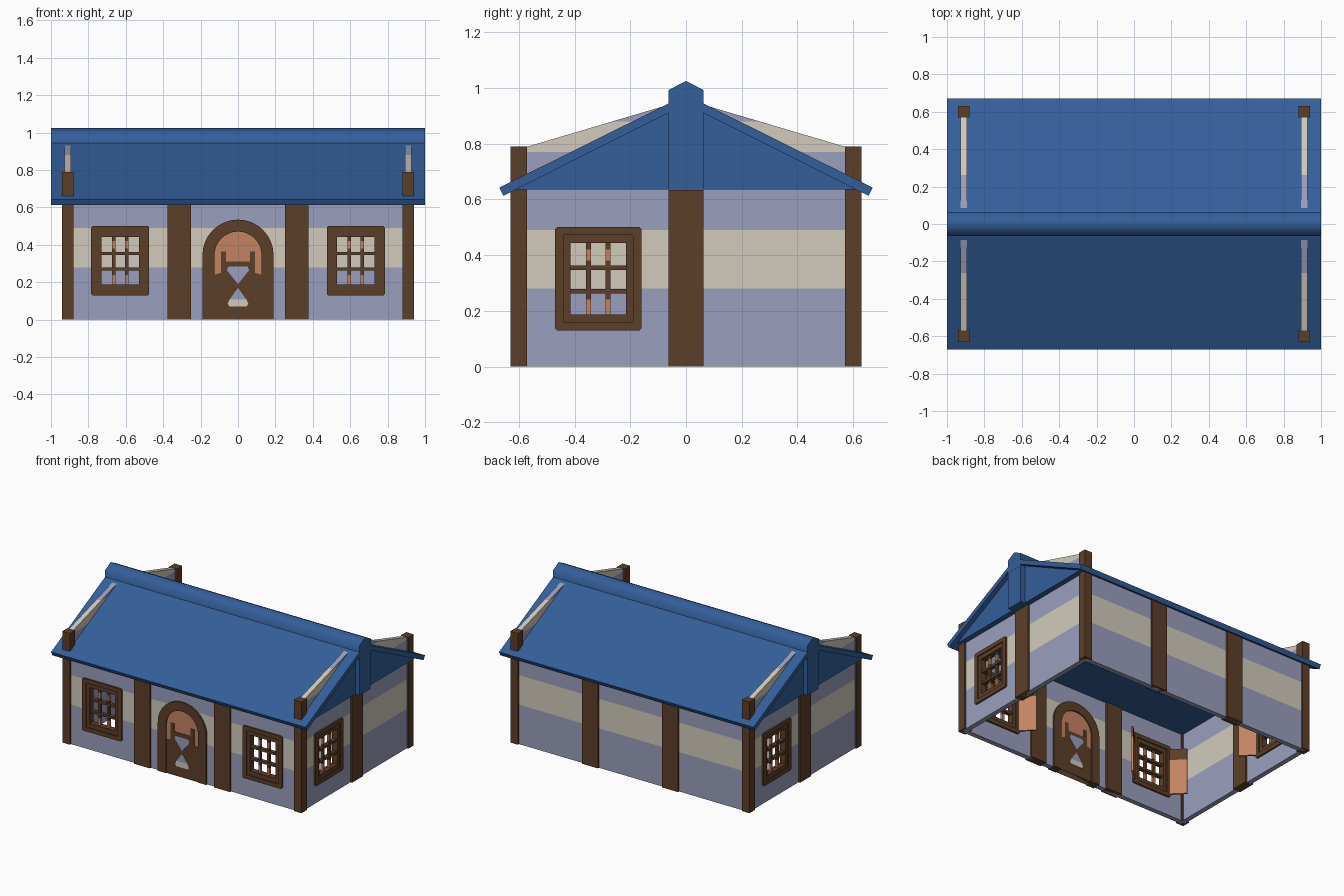
import bpy, bmesh, math
from mathutils import Matrix, Vector

if "Cube" in bpy.data.objects:
    bpy.data.objects.remove(bpy.data.objects["Cube"])


def material(name, rgb):
    m = bpy.data.materials.new(name)
    lin = [((c / 255 + 0.055) / 1.055) ** 2.4 for c in rgb]
    m.diffuse_color = (*lin, 1)
    m.use_nodes = True
    m.node_tree.nodes["Principled BSDF"].inputs["Base Color"].default_value = m.diffuse_color
    return m


BLUE = material("roof blue", (51, 94, 154))
BROWN = material("timber brown", (92, 63, 41))
LILAC = material("plaster lilac", (154, 159, 188))
BEIGE = material("plaster beige", (210, 203, 188))
ORANGE = material("warm orange", (196, 131, 98))


def finish(name, bm, mats, matrix=None):
    bmesh.ops.recalc_face_normals(bm, faces=bm.faces)
    me = bpy.data.meshes.new(name)
    bm.to_mesh(me)
    bm.free()
    for m in mats:
        me.materials.append(m)
    ob = bpy.data.objects.new(name, me)
    bpy.context.collection.objects.link(ob)
    if matrix:
        ob.matrix_world = matrix
    return ob


def prism(name, pts, axis, a, b, mat, matrix=None):
    """Extrude a 2D outline (across, up) along x or y from a to b."""
    bm = bmesh.new()
    co = (lambda d, p: (d, p[0], p[1])) if axis == 'x' else (lambda d, p: (p[0], d, p[1]))
    f = bm.faces.new([bm.verts.new(co(a, p)) for p in pts])
    ext = bmesh.ops.extrude_face_region(bm, geom=[f])
    shift = Vector(co(b, (0, 0))) - Vector(co(a, (0, 0)))
    bmesh.ops.translate(bm, vec=shift, verts=[v for v in ext['geom'] if isinstance(v, bmesh.types.BMVert)])
    if len(bm.faces) == len(pts) + 1:  # keep the starting cap
        bm.faces.new([v for v in list(bm.verts)[:len(pts)]])
    return finish(name, bm, [mat], matrix)


def rect(u0, u1, z0, z1):
    return [(u0, z0), (u1, z0), (u1, z1), (u0, z1)]


def box(name, x, y, z, mat, matrix=None):
    return prism(name, rect(*x, *z), 'y', *y, mat, matrix)


def ring(name, outer, inner, y0, y1, mat, closed=True, matrix=None):
    """Frame between two matching outlines, extruded along y."""
    bm = bmesh.new()
    loops = [[bm.verts.new((p[0], y, p[1])) for p in pts]
             for pts, y in ((outer, y0), (inner, y0), (inner, y1), (outer, y1))]
    n = len(outer)
    for i in range(n if closed else n - 1):
        j = (i + 1) % n
        for k in range(4):
            A, B = loops[k], loops[(k + 1) % 4]
            bm.faces.new((A[i], A[j], B[j], B[i]))
    if not closed:
        for i in (0, n - 1):
            bm.faces.new([L[i] for L in loops])
    return finish(name, bm, [mat], matrix)


def wall(name, outline, holes, matrix):
    """Thin banded wall with window openings; bands follow height."""
    bm = bmesh.new()
    bm.faces.new([bm.verts.new((u, 0, z)) for u, z in outline])
    cuts = [((0, 0, z), (0, 0, 1)) for z in (0.28, 0.49, 0.77, 0.88)]
    for u0, u1, z0, z1 in holes:
        cuts += [((u, 0, 0), (1, 0, 0)) for u in (u0, u1)]
        cuts += [((0, 0, z), (0, 0, 1)) for z in (z0, z1)]
    for co, no in cuts:
        bmesh.ops.bisect_plane(bm, geom=bm.verts[:] + bm.edges[:] + bm.faces[:],
                               plane_co=co, plane_no=no, dist=1e-5)
    gone = []
    for f in bm.faces:
        c = f.calc_center_median()
        f.material_index = 1 if 0.28 < c.z < 0.49 or 0.77 < c.z < 0.88 else 0
        if any(a < c.x < b and d < c.z < e for a, b, d, e in holes):
            gone.append(f)
    bmesh.ops.delete(bm, geom=gone, context='FACES')
    ob = finish(name, bm, [LILAC, BEIGE], matrix)
    s = ob.modifiers.new("thickness", 'SOLIDIFY')
    s.thickness, s.offset = 0.035, 0


def place(x, y, deg):
    return Matrix.Translation((x, y, 0)) @ Matrix.Rotation(math.radians(deg), 4, 'Z')


# Walls: local -y faces outward
def hole(u):
    return (u - 0.11, u + 0.11, 0.17, 0.46)


long_side = rect(-0.91, 0.91, 0, 0.64)
gable_side = [(-0.6, 0), (0.6, 0), (0.6, 0.78), (0.06, 0.94), (-0.06, 0.94), (-0.6, 0.78)]
wall("front_wall", long_side, [hole(-0.63), hole(0.63)], place(0, -0.6, 0))
wall("back_wall", long_side, [], place(0, 0.6, 180))
wall("right_wall", gable_side, [hole(-0.315)], place(0.91, 0, 90))
wall("left_wall", gable_side, [hole(-0.315)], place(-0.91, 0, -90))

# Timber posts
for sx in (-1, 1):
    for sy in (-1, 1):
        x, y = 0.91 * sx, 0.6 * sy
        box("corner_post", (x - 0.03, x + 0.03), (y - 0.03, y + 0.03), (0, 0.79), BROWN)
        x = 0.315 * sx
        box("wall_post", (x - 0.063, x + 0.063), (y - 0.03, y + 0.03), (0, 0.634), BROWN)
    x = 0.91 * sx
    box("side_post", (x - 0.03, x + 0.03), (-0.063, 0.063), (0, 0.634), BROWN)


# Windows
def centred(w, h):
    return rect(-w, w, 0.315 - h, 0.315 + h)


def clipped(w, h, c=0.008):
    z = 0.315
    return [(-w + c, z - h), (w - c, z - h), (w, z - h + c), (w, z + h - c),
            (w - c, z + h), (-w + c, z + h), (-w, z + h - c), (-w, z - h + c)]


for m in (place(-0.63, -0.6, 0), place(0.63, -0.6, 0),
          place(0.91, -0.315, 90), place(-0.91, 0.315, -90)):
    ring("window_frame", clipped(0.155, 0.186), clipped(0.124, 0.157, 0.001), -0.03, 0.03, BROWN, matrix=m)
    ring("window_inner_frame", centred(0.126, 0.159), centred(0.1, 0.128), -0.022, 0.022, BROWN, matrix=m)
    for z in (0.27, 0.355):
        box("window_crossbar", (-0.102, 0.102), (-0.014, 0.014), (z - 0.008, z + 0.008), BROWN, m)
    for u in (-0.035, 0.035):
        for z0, z1, mat in ((0.185, 0.24, ORANGE), (0.24, 0.38, BROWN),
                            (0.38, 0.42, ORANGE), (0.42, 0.446, BROWN)):
            box("window_upright", (u - 0.009, u + 0.009), (-0.009, 0.009), (z0, z1), mat, m)
    # inner shutters, swung open into the room
    for s, deg in ((1, 45), (-1, 135)):
        h = m @ Matrix.Translation((0.148 * s, 0.025, 0)) @ Matrix.Rotation(math.radians(deg), 4, 'Z')
        box("shutter_board", (0, 0.115), (-0.006, 0.006), (0.15, 0.4), ORANGE, h)
        box("shutter_top", (0, 0.115), (-0.006, 0.006), (0.4, 0.48), BROWN, h)


# Door, the same inside and out
def arch(r, spring=0.345, n=16):
    top = [(r * math.cos(math.pi * i / n), spring + r * math.sin(math.pi * i / n)) for i in range(n + 1)]
    return [(r, 0)] + top + [(-r, 0)]


D = place(0, -0.6, 0)
ring("door_frame", arch(0.19), arch(0.126), -0.0295, 0.0295, BROWN, closed=False, matrix=D)
prism("door_panel", arch(0.128), 'y', -0.021, 0.021, ORANGE, D)
half = [(0.127, 0), (0.127, 0.24), (0.092, 0.25), (0.092, 0.365), (0.065, 0.365), (0.065, 0.31)]
prism("door_boards", half + [(-x, z) for x, z in reversed(half)], 'y', -0.024, 0.024, BROWN, D)
prism("door_upper_inlay", [(0, 0.19), (0.06, 0.265), (0.05, 0.285), (-0.05, 0.285), (-0.06, 0.265)],
      'y', -0.027, 0.027, LILAC, D)
prism("door_middle_inlay", [(-0.045, 0.108), (0.045, 0.108), (0, 0.17)], 'y', -0.027, 0.027, LILAC, D)
prism("door_lower_inlay", [(-0.045, 0.07), (0.045, 0.07), (0.055, 0.085), (0.045, 0.108),
                           (-0.045, 0.108), (-0.055, 0.085)], 'y', -0.027, 0.027, BEIGE, D)

# Roof slopes, solid body with gable ends and flat ceiling, ridge cap
for s in (-1, 1):
    prism("roof_slope", [(0, 0.975), (0.67 * s, 0.642), (0.655 * s, 0.613), (0, 0.941)], 'x', -1, 1, BLUE)
    prism("gable_column", rect(-0.062, 0.062, 0.635, 0.98), 'x', 0.93 * s, 0.999 * s, BLUE)
prism("roof_body", [(-0.61, 0.635), (0.61, 0.635), (0, 0.945)], 'x', -0.965, 0.965, BLUE)
cap = prism("ridge_cap", [(-0.063, 0.9), (0.063, 0.9), (0.063, 0.992), (0, 1.025), (-0.063, 0.992)],
            'x', -1, 1, BLUE)
cap.data.shade_smooth()
cap.data.set_sharp_from_angle(angle=math.radians(75))
